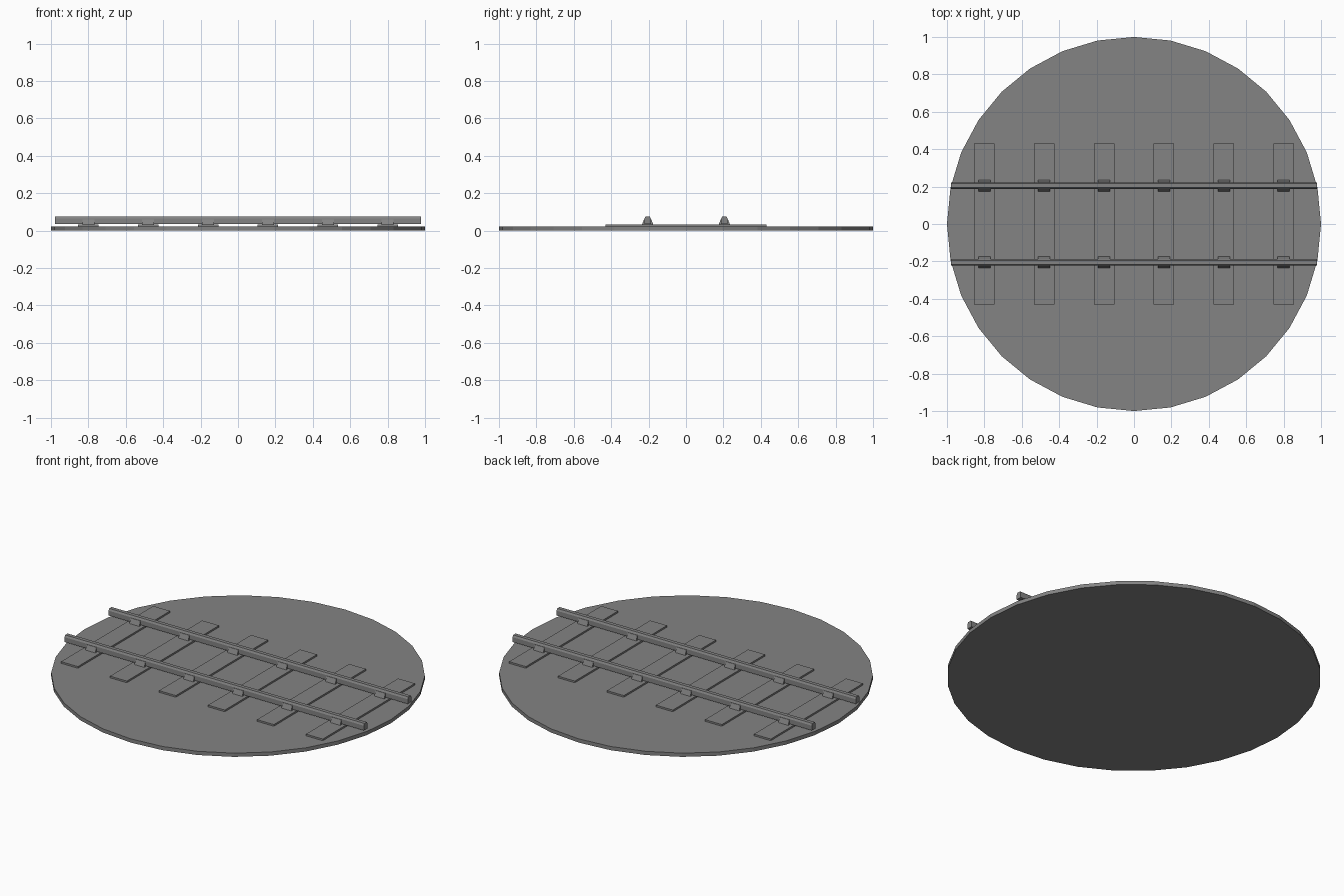
import bpy
import bmesh

if "Cube" in bpy.data.objects:
    bpy.data.objects.remove(bpy.data.objects["Cube"], do_unlink=True)

# One plain grey for the whole model
grey = bpy.data.materials.new("plain_grey")
grey.use_nodes = True
colour = (0.23, 0.23, 0.23, 1)
grey.diffuse_color = colour
grey.node_tree.nodes["Principled BSDF"].inputs["Base Color"].default_value = colour

BASE_TOP = 0.022
SLEEPER_TOP = 0.032
RAIL_Y = 0.205
SPACING = 0.32


def add_prism(name, profile, x_centre, y_centre, length):
    """Extrude a (y, z) profile along x, centred on x_centre."""
    bm = bmesh.new()
    start = x_centre - length / 2
    face = bm.faces.new([bm.verts.new((start, y_centre + y, z)) for y, z in profile])
    result = bmesh.ops.extrude_face_region(bm, geom=[face])
    moved = [v for v in result["geom"] if isinstance(v, bmesh.types.BMVert)]
    bmesh.ops.translate(bm, verts=moved, vec=(length, 0, 0))
    bmesh.ops.recalc_face_normals(bm, faces=bm.faces)
    mesh = bpy.data.meshes.new(name)
    bm.to_mesh(mesh)
    bm.free()
    mesh.materials.append(grey)
    obj = bpy.data.objects.new(name, mesh)
    bpy.context.collection.objects.link(obj)
    return obj


def mirrored(half):
    """Complete a symmetric profile from its right half, listed bottom to top."""
    return half + [(-y, z) for y, z in reversed(half)]


# Round ground disc
bpy.ops.mesh.primitive_cylinder_add(vertices=32, radius=1, depth=BASE_TOP,
                                    location=(0, 0, BASE_TOP / 2))
disc = bpy.context.object
disc.name = "ground_disc"
disc.data.materials.append(grey)

sleeper_profile = mirrored([(0.43, BASE_TOP - 0.002), (0.43, SLEEPER_TOP)])
chair_profile = mirrored([(0.031, SLEEPER_TOP - 0.002), (0.019, 0.06)])
rail_profile = mirrored([(0.017, 0.036), (0.017, 0.064), (0.011, 0.075)])

# Sleepers, each with a tapered chair under both rails
for i in range(6):
    x = (i - 2.5) * SPACING
    add_prism("sleeper", sleeper_profile, x, 0, 0.11)
    for side in (-1, 1):
        add_prism("rail_chair", chair_profile, x, side * RAIL_Y, 0.064)

# Two chamfered rails
for side, name in ((-1, "front_rail"), (1, "back_rail")):
    add_prism(name, rail_profile, 0, side * RAIL_Y, 1.955)
